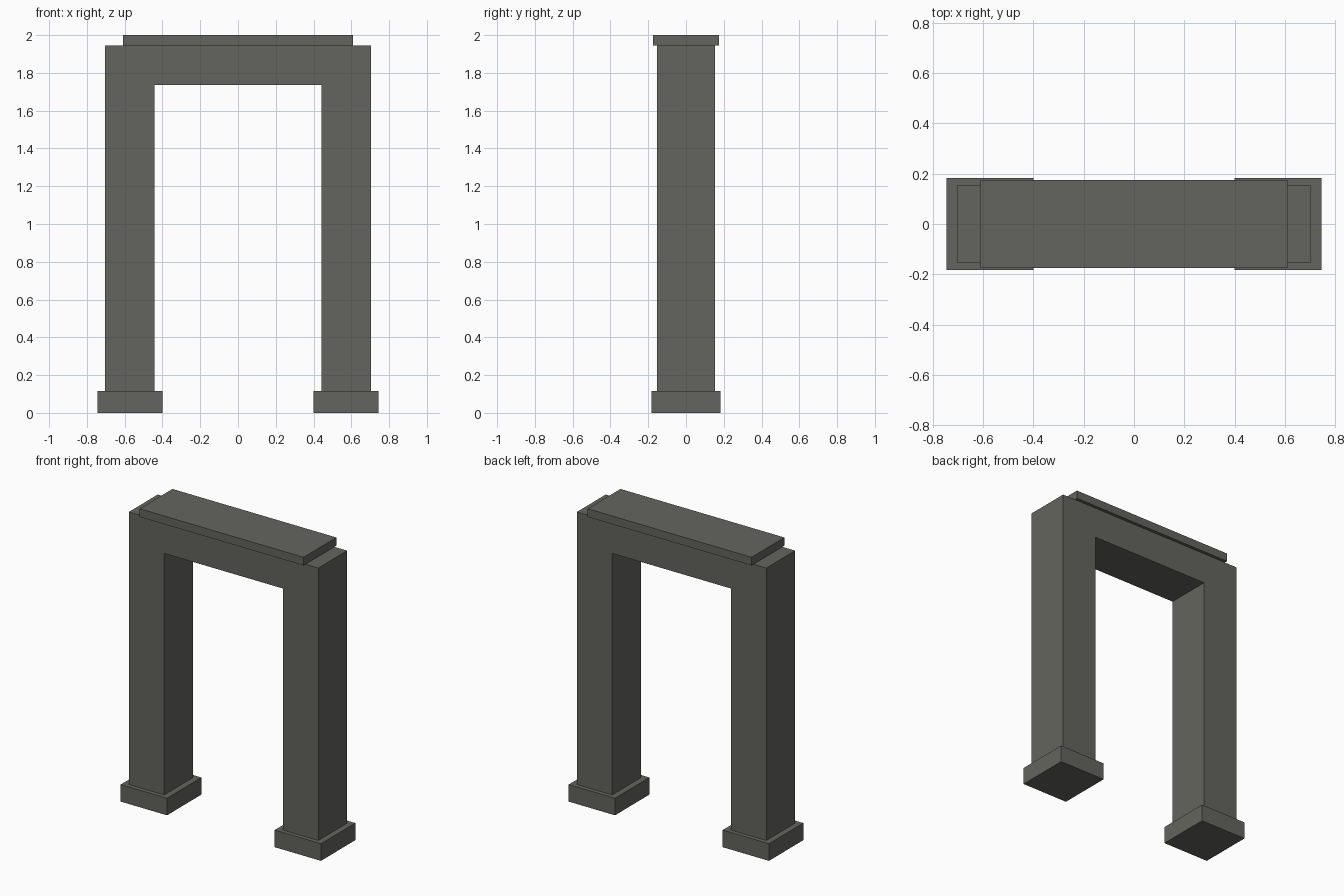
import bpy
import bmesh

if "Cube" in bpy.data.objects:
    bpy.data.objects.remove(bpy.data.objects["Cube"])

stone = bpy.data.materials.new("grey stone")
stone.diffuse_color = (0.127, 0.127, 0.114, 1.0)
stone.use_nodes = True
stone.node_tree.nodes["Principled BSDF"].inputs["Base Color"].default_value = stone.diffuse_color


def extrude_profile(name, points, half_depth):
    """Extrude an (x, z) outline along y, centred on y = 0."""
    bm = bmesh.new()
    face = bm.faces.new([bm.verts.new((x, -half_depth, z)) for x, z in points])
    ext = bmesh.ops.extrude_face_region(bm, geom=[face])
    moved = [g for g in ext["geom"] if isinstance(g, bmesh.types.BMVert)]
    bmesh.ops.translate(bm, verts=moved, vec=(0, 2 * half_depth, 0))
    bmesh.ops.recalc_face_normals(bm, faces=bm.faces)
    mesh = bpy.data.meshes.new(name)
    bm.to_mesh(mesh)
    bm.free()
    mesh.materials.append(stone)
    obj = bpy.data.objects.new(name, mesh)
    bpy.context.collection.objects.link(obj)
    return obj


def block(name, x0, x1, z0, z1, half_depth):
    return extrude_profile(name, [(x0, z0), (x1, z0), (x1, z1), (x0, z1)], half_depth)


BASE_TOP, LINTEL_BOTTOM, ARCH_TOP = 0.115, 1.737, 1.945

# Two pillars and lintel as one continuous frame
half = [(0.441, LINTEL_BOTTOM), (0.441, BASE_TOP), (0.704, BASE_TOP), (0.704, ARCH_TOP)]
extrude_profile("arch_frame", half + [(-x, z) for x, z in reversed(half)], 0.153)

# Plinths under the pillars
block("right_plinth", 0.40, 0.744, 0, BASE_TOP, 0.182)
block("left_plinth", -0.744, -0.40, 0, BASE_TOP, 0.182)

# Flat capping slab
block("cap_slab", -0.609, 0.609, ARCH_TOP, 2.0, 0.174)
